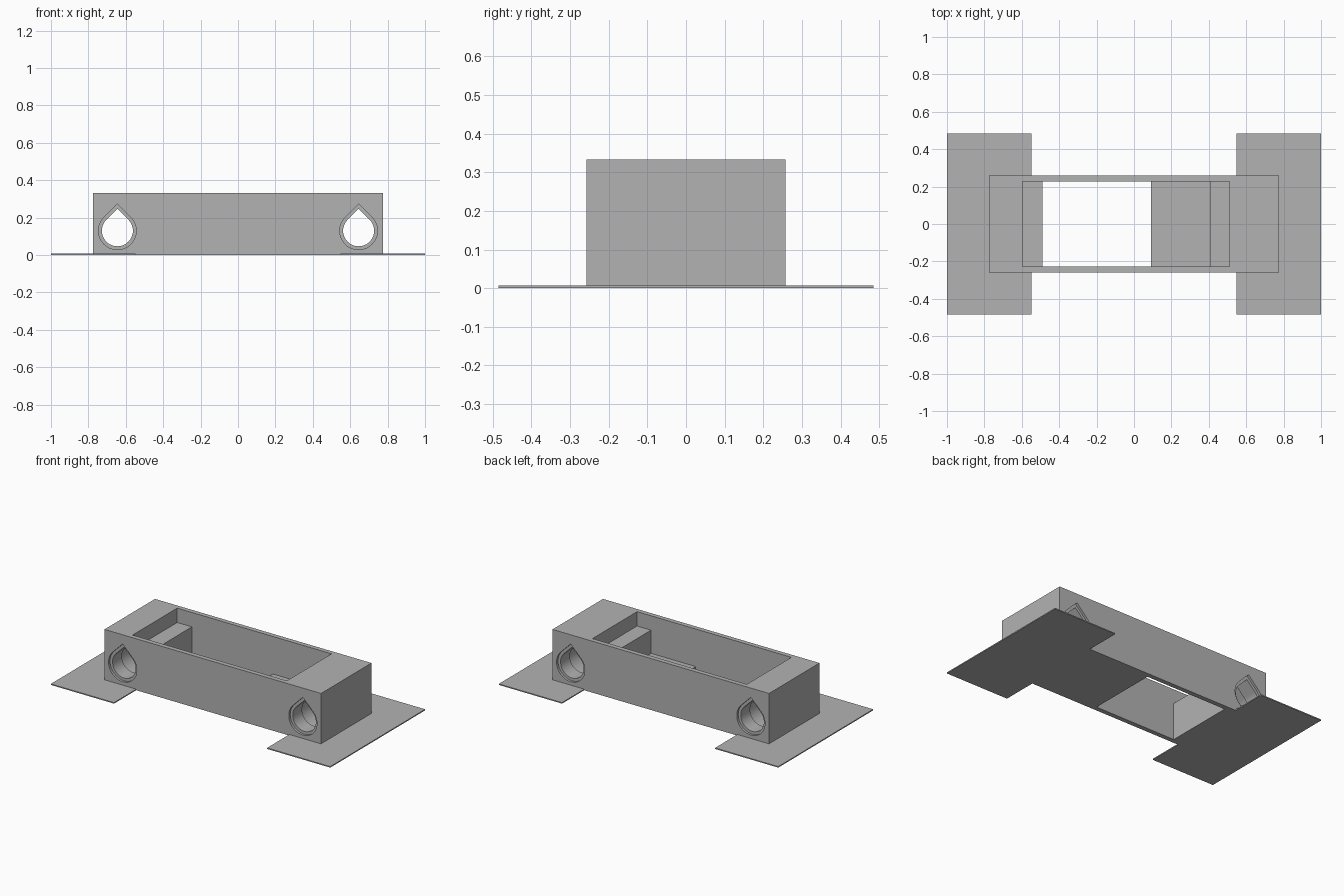
import bpy, bmesh, math

if "Cube" in bpy.data.objects:
    bpy.data.objects.remove(bpy.data.objects["Cube"], do_unlink=True)

grey = bpy.data.materials.new("plain_grey")
grey.use_nodes = True
colour = (0.45, 0.45, 0.45, 1)
grey.diffuse_color = colour
grey.node_tree.nodes["Principled BSDF"].inputs["Base Color"].default_value = colour

HALF_X, HALF_Y, TOP = 0.775, 0.258, 0.333
BORE_X, BORE_Z = 0.645, 0.13


def loft(name, rings):
    """Skin a closed solid through rings that have equal point counts."""
    bm = bmesh.new()
    loops = [[bm.verts.new(p) for p in ring] for ring in rings]
    count = len(loops[0])
    for a, b in zip(loops, loops[1:]):
        for i in range(count):
            j = (i + 1) % count
            bm.faces.new((a[i], a[j], b[j], b[i]))
    bm.faces.new(loops[0])
    bm.faces.new(loops[-1])
    bmesh.ops.recalc_face_normals(bm, faces=bm.faces)
    mesh = bpy.data.meshes.new(name)
    bm.to_mesh(mesh)
    bm.free()
    mesh.materials.append(grey)
    obj = bpy.data.objects.new(name, mesh)
    bpy.context.collection.objects.link(obj)
    return obj


def teardrop(x, y, r):
    """Round hole outline with a right-angled roof, for printing."""
    steps = 36
    pts = []
    for i in range(steps + 1):
        a = math.radians(135 + 270 * i / steps)
        pts.append((x + r * math.cos(a), y, BORE_Z + r * math.sin(a)))
    pts.append((x, y, BORE_Z + r * math.sqrt(2)))
    return pts


def cut(target, cutter):
    cutter.hide_render = True
    cutter.hide_viewport = True
    cutter.display_type = 'WIRE'
    mod = target.modifiers.new(cutter.name, 'BOOLEAN')
    mod.operation = 'DIFFERENCE'
    mod.solver = 'EXACT'
    mod.object = cutter


# Main block
corners = [(-HALF_X, -HALF_Y), (HALF_X, -HALF_Y), (HALF_X, HALF_Y), (-HALF_X, HALF_Y)]
body = loft("body", [[(x, y, z) for x, y in corners] for z in (0, TOP)])

# Stepped pocket with two high ledges, one low floor and an open bottom
steps = [(-0.595, 0.5), (-0.595, 0.24), (-0.49, 0.24), (-0.49, -0.1), (0.09, -0.1),
         (0.09, 0.09), (0.41, 0.09), (0.41, 0.24), (0.51, 0.24), (0.51, 0.5)]
cut(body, loft("pocket_cutter", [[(x, y, z) for x, z in steps] for y in (-0.228, 0.228)]))

# Cross bores: shallow wide mouth, narrow neck, wide middle
WIDE, NARROW = 0.101, 0.083
half = [(-0.3, WIDE), (-0.243, WIDE), (-0.243, NARROW), (-0.148, NARROW), (-0.148, WIDE)]
stations = half + [(-y, r) for y, r in reversed(half)]
for side, label in ((1, "left"), (-1, "right")):
    rings = [teardrop(side * BORE_X, y, r) for y, r in stations]
    cut(body, loft(label + "_bore_cutter", rings))

# Thin foot plates wrapped round each end of the block
for side, label in ((1, "left"), (-1, "right")):
    inner, depth = 0.548, 0.485
    outline = [(inner, HALF_Y), (inner, depth), (1, depth), (1, -depth),
               (inner, -depth), (inner, -HALF_Y), (HALF_X, -HALF_Y), (HALF_X, HALF_Y)]
    loft(label + "_foot_plate", [[(side * x, y, z) for x, y in outline] for z in (0, 0.007)])
